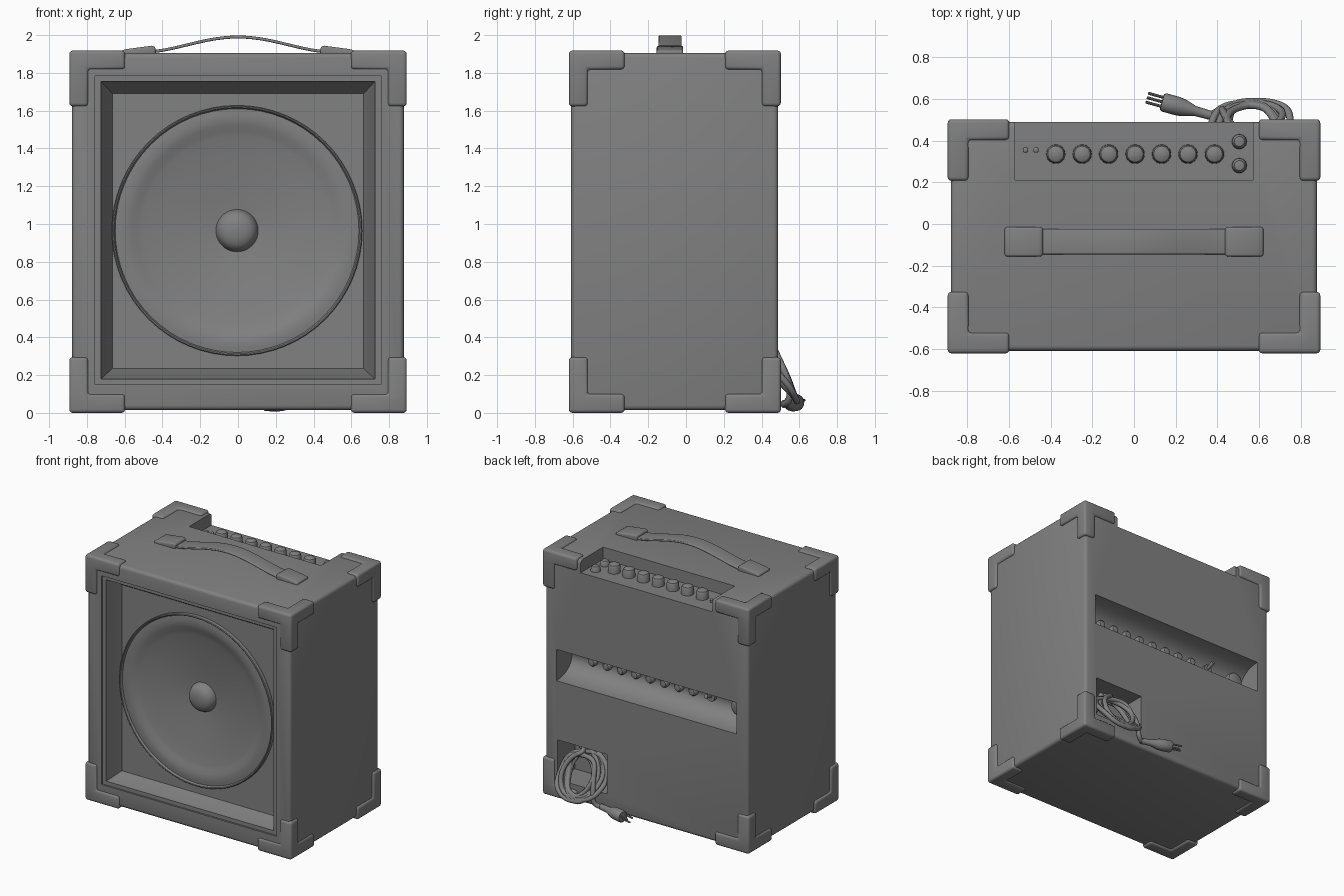
import bpy, bmesh, math, random
from mathutils import Matrix, Vector

if "Cube" in bpy.data.objects:
    bpy.data.objects.remove(bpy.data.objects["Cube"])

random.seed(4)
C = bpy.context
grey = bpy.data.materials.new("dark_grey")
grey.diffuse_color = (.22, .22, .22, 1)
grey.use_nodes = True
grey.node_tree.nodes["Principled BSDF"].inputs["Base Color"].default_value = grey.diffuse_color


def select(o):
    bpy.ops.object.select_all(action='DESELECT')
    o.select_set(True)
    C.view_layer.objects.active = o


def make(name, bm, bevel=0, seg=3):
    bmesh.ops.recalc_face_normals(bm, faces=bm.faces)
    me = bpy.data.meshes.new(name)
    bm.to_mesh(me)
    bm.free()
    me.materials.append(grey)
    o = bpy.data.objects.new(name, me)
    C.collection.objects.link(o)
    select(o)
    if bevel:
        m = o.modifiers.new("bevel", 'BEVEL')
        m.width, m.segments, m.limit_method = bevel, seg, 'ANGLE'
        bpy.ops.object.modifier_apply(modifier="bevel")
    bpy.ops.object.shade_smooth_by_angle(angle=math.radians(35))
    return o


def box(name, lo, hi, bevel=0):
    lo, hi = Vector(lo), Vector(hi)
    bm = bmesh.new()
    bmesh.ops.create_cube(bm, size=1, matrix=Matrix.Translation((lo + hi) / 2)
                          @ Matrix.Diagonal((*(hi - lo), 1)))
    return make(name, bm, bevel)


def prism(name, pts, vec, bevel=0):
    bm = bmesh.new()
    f = bm.faces.new([bm.verts.new(p) for p in pts])
    r = bmesh.ops.extrude_face_region(bm, geom=[f], use_keep_orig=True)
    bmesh.ops.translate(bm, vec=vec, verts=[v for v in r['geom'] if isinstance(v, bmesh.types.BMVert)])
    return make(name, bm, bevel)


def lathe(name, prof, pos, axis, n=24):
    """Revolve (radius, height) points around axis, starting at pos."""
    bm = bmesh.new()
    rings = [[bm.verts.new((r * math.cos(2 * math.pi * i / n), r * math.sin(2 * math.pi * i / n), h))
              for i in range(n)] for r, h in prof]
    for a, b in zip(rings, rings[1:]):
        for i in range(n):
            bm.faces.new((a[i], a[(i + 1) % n], b[(i + 1) % n], b[i]))
    bmesh.ops.remove_doubles(bm, verts=bm.verts, dist=1e-5)
    bm.transform(Matrix.Translation(pos) @ Vector(axis).to_track_quat('Z', 'Y').to_matrix().to_4x4())
    return make(name, bm)


def cut(o, cutter):
    m = o.modifiers.new("cut", 'BOOLEAN')
    m.operation, m.solver, m.object = 'DIFFERENCE', 'EXACT', cutter
    select(o)
    bpy.ops.object.modifier_apply(modifier="cut")
    bpy.data.objects.remove(cutter)


def rod(r, h):
    return [(0, 0), (r, 0), (r, h), (0, h)]


# Cabinet with stepped and tapered front, control wells and cord cubby
cab = box("cabinet", (-.878, -.608, .015), (.878, .488, 1.905), .025)
cut(cab, box("cutter", (-.757, -.8, .15), (.757, -.595, 1.783)))
bm = bmesh.new()
for hx, z0, z1, y in ((.725, .18, 1.755, -.7), (.725, .18, 1.755, -.575), (.665, .235, 1.69, -.485), (.665, .235, 1.69, -.25)):
    new = [bm.verts.new((sx * hx, y, z)) for sx, z in ((-1, z0), (1, z0), (1, z1), (-1, z1))]
    if y == -.7:
        bm.faces.new(new)
    else:
        for i in range(4):
            bm.faces.new((old[i], old[(i + 1) % 4], new[(i + 1) % 4], new[i]))
    old = new
bm.faces.new(old)
cut(cab, make("cutter", bm))
cut(cab, box("cutter", (-.57, .21, 1.81), (.57, .7, 2.1)))
scoop = [(.6, .91)] + [(.488 - .19 * math.sin(a * math.pi / 16), 1.0325 - .1225 * math.cos(a * math.pi / 16))
                       for a in range(17)] + [(.6, 1.155)]
cut(cab, prism("cutter", [(-.778, y, z) for y, z in scoop], (1.556, 0, 0)))
cut(cab, box("cutter", (.34, .27, .14), (.772, .7, .45)))
select(cab)
bpy.ops.object.shade_smooth_by_angle(angle=math.radians(35))

# Baffle board: rectangle with a round speaker hole
bm = bmesh.new()
n, hx, hz = 64, .665, .7275
inner, outer = [], []
for i in range(n):
    c, s = math.cos(2 * math.pi * i / n), math.sin(2 * math.pi * i / n)
    k = min(hx / max(abs(c), 1e-6), hz / max(abs(s), 1e-6))
    inner.append(bm.verts.new((.645 * c - .005, -.485, .965 + .645 * s)))
    outer.append(bm.verts.new((k * c, -.485, .9625 + k * s)))
for sx in (-1, 1):
    for sz in (-1, 1):
        p = Vector((sx * hx, -.485, .9625 + sz * hz))
        min(outer, key=lambda v: (v.co - p).length).co = p
for i in range(n):
    j = (i + 1) % n
    bm.faces.new((inner[i], inner[j], outer[j], outer[i]))
make("baffle_board", bm)

# Speaker: rim, rolled surround, shallow cone and dust cap
cone = [(.645, .01), (.663, .0), (.663, -.028), (.658, -.032), (.652, -.03), (.645, -.015), (.62, -.018),
        (.59, -.018), (.56, -.012), (.53, 0), (.5, .008), (.4, .025), (.28, .043), (.18, .056), (.112, .063),
        (.104, .04), (.095, .022), (.075, .006), (.045, -.004), (0, -.008)]
lathe("speaker", cone, (-.005, -.485, .965), (0, 1, 0), 64)

# Corner protectors: three arms each
for sx in (-1, 1):
    for y, sy in ((-.62, 1), (.502, -1)):
        for z, sz in ((0, 1), (1.918, -1)):
            bm = bmesh.new()
            bmesh.ops.create_cube(bm, size=.1, matrix=Matrix.Translation((.05, .05, .05)))
            bm.normal_update()
            arms = [f for f in bm.faces if sum(f.normal) > 0]
            for f in bmesh.ops.extrude_discrete_faces(bm, faces=arms)['faces']:
                bmesh.ops.translate(bm, verts=f.verts, vec=[.195 if abs(c - .1) < 1e-4 else 0
                                                            for c in f.calc_center_median()])
            bm.transform(Matrix.Translation((sx * .893, y, z)) @ Matrix.Diagonal((-sx, sy, sz, 1)))
            make("corner_protector", bm, .018)

# Carrying handle: arched strap and two end caps
xs = [-.47 + .94 * i / 24 for i in range(25)]
arc = [(x, 1.918 + .08 * (.5 + .5 * math.cos(math.pi * x / .5)) ** .9) for x in xs]
prism("handle_strap", [(x, -.145, z) for x, z in arc] + [(x, -.145, z - .016) for x, z in arc[::-1]],
      (0, .122, 0), .006)
for s in (-1, 1):
    cap = [(.62, 1.895), (.62, 1.918), (.59, 1.926), (.455, 1.944), (.437, 1.938), (.437, 1.895)]
    prism("handle_cap", [(s * x, -.155, z) for x, z in cap], (0, .14, 0), .01)

# Top controls: knobs, jacks and indicator lights
knob = [(0, 0), (.046, 0), (.044, .05), (.038, .062), (.025, .069), (0, .072)]
for i in range(7):
    lathe("top_knob", knob, (-.375 + .1268 * i, .335, 1.808), (0, 0, 1))
for y in (.395, .28):
    lathe("top_jack", [(0, 0), (.036, 0), (.034, .025), (.024, .04), (0, .046)], (.505, y, 1.808), (0, 0, 1))
for x in (-.52, -.47):
    lathe("indicator_light", [(0, 0), (.013, 0), (.013, .02), (0, .03)], (x, .355, 1.808), (0, 0, 1), 12)

# Rear sockets, toggle switch and fuse holder
for i in range(8):
    lathe("rear_socket", [(0, 0), (.034, 0), (.033, .03), (.024, .042), (0, .046)],
          (.585 - .124 * i, .295, 1.045), (0, 1, 0), 20)
lathe("toggle_base", rod(.035, .03), (-.44, .295, 1.045), (0, 1, 0), 12)
lathe("toggle_lever", [(0, 0), (.01, 0), (.016, .08), (0, .085)], (-.44, .31, 1.045), (0, 1, .4), 12)
lathe("fuse_holder", [(0, 0), (.065, 0), (.06, .045), (.05, .05), (0, .05)], (-.69, .295, 1.035), (0, 1, 0))

# Coiled power cord hanging out of the cubby, ending at the plug
pts = [(.6, .26, .32), (.62, .36, .37)]
turns, per = 6, 12
for k in range(turns):
    rx, rz = random.uniform(.12, .23), random.uniform(.14, .22)
    cx, tilt, dy = random.uniform(.52, .6), (-1) ** k * random.uniform(.2, .8), random.uniform(-.07, .02)
    for j in range(per):
        t = 2 * math.pi * j / per + math.pi / 2
        u, w = rx * math.cos(t), rz * math.sin(t)
        x, z = cx + u * math.cos(tilt) - w * math.sin(tilt) * .6, .235 + w * math.cos(tilt) + u * math.sin(tilt) * .6
        x, z = min(max(x, .365), .75), min(max(z, .035), .42)
        pts.append((x, .475 + (.3 - z) * .47 + (dy if z > .17 else 0), z))
pts += [(.48, .44, .36), (.43, .53, .22), (.42, .56, .1), (.41, .54, .05), (.36, .52, .045)]
cu = bpy.data.curves.new("power_cord", 'CURVE')
cu.dimensions, cu.bevel_depth, cu.bevel_resolution, cu.use_fill_caps = '3D', .018, 2, True
cu.resolution_u = 4
cu.materials.append(grey)
sp = cu.splines.new('NURBS')
sp.points.add(len(pts) - 1)
for p, c in zip(sp.points, pts):
    p.co = (*c, 1)
sp.order_u, sp.use_endpoint_u = 4, True
cord = bpy.data.objects.new("power_cord", cu)
C.collection.objects.link(cord)
select(cord)
bpy.ops.object.convert(target='MESH')
bpy.ops.object.shade_smooth()

# Plug body and prongs
start, d = Vector((.37, .52, .047)), Vector((-.305, .085, .01)).normalized()
lathe("plug", [(0, 0), (.022, 0), (.024, .08), (.042, .14), (.045, .17), (.045, .235), (.038, .245), (0, .245)],
      start, d, 16)
side = d.cross(Vector((0, 0, 1))).normalized()
for a, b in ((-.022, .01), (.022, .01), (0, -.018)):
    lathe("plug_prong", rod(.007, .08), start + d * .24 + side * a + Vector((0, 0, b)), d, 10)
